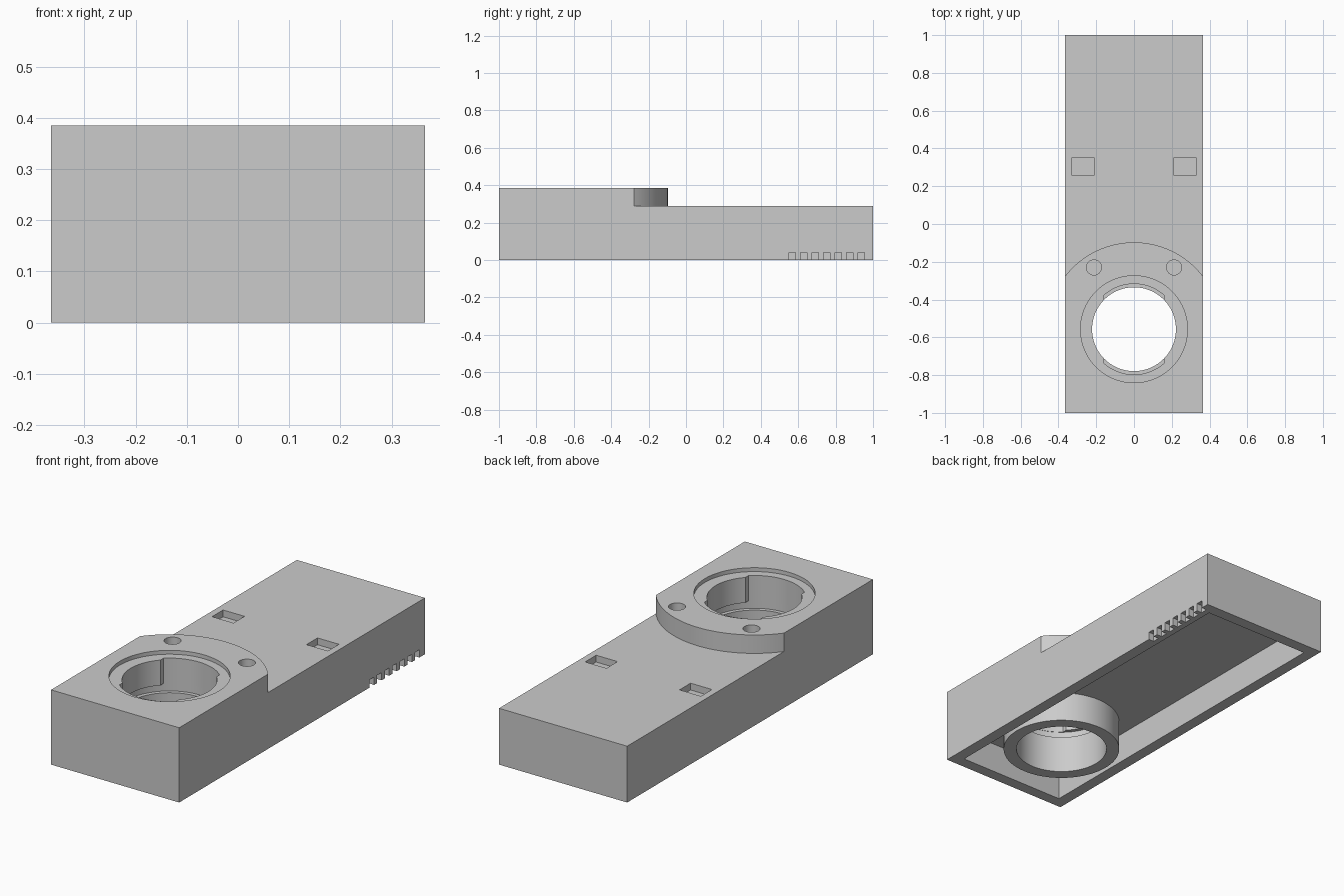
import bpy, bmesh, math

if "Cube" in bpy.data.objects:
    bpy.data.objects.remove(bpy.data.objects["Cube"], do_unlink=True)

W, TOP, DECK, CEIL = 0.365, 0.385, 0.29, 0.155
WALL = 0.06
CY = -0.557          # bore centre along the length


def prism(name, outline, z0, z1):
    """Extrude a closed xy outline from z0 to z1."""
    bm = bmesh.new()
    base = bm.faces.new([bm.verts.new((x, y, z0)) for x, y in outline])
    out = bmesh.ops.extrude_face_region(bm, geom=[base])
    tops = [v for v in out["geom"] if isinstance(v, bmesh.types.BMVert)]
    bmesh.ops.translate(bm, verts=tops, vec=(0, 0, z1 - z0))
    bmesh.ops.recalc_face_normals(bm, faces=bm.faces)
    mesh = bpy.data.meshes.new(name)
    bm.to_mesh(mesh)
    bm.free()
    obj = bpy.data.objects.new(name, mesh)
    bpy.context.collection.objects.link(obj)
    return obj


def rect(x0, x1, y0, y1):
    return [(x0, y0), (x1, y0), (x1, y1), (x0, y1)]


def arc(r, a0, a1, n, cx=0, cy=CY):
    return [(cx + r * math.cos(a0 + (a1 - a0) * i / n),
             cy + r * math.sin(a0 + (a1 - a0) * i / n)) for i in range(n + 1)]


def circle(r, n=96, cx=0, cy=CY):
    return arc(r, 0, math.tau, n, cx, cy)[:-1]


def cut(target, cutter):
    """Subtract the cutter from the target and discard it."""
    mod = target.modifiers.new("cut", "BOOLEAN")
    mod.operation, mod.solver, mod.object = "DIFFERENCE", "EXACT", cutter
    bpy.ops.object.select_all(action="DESELECT")
    bpy.context.view_layer.objects.active = target
    target.select_set(True)
    bpy.ops.object.modifier_apply(modifier=mod.name)
    bpy.data.objects.remove(cutter, do_unlink=True)


# Housing block
housing = prism("mount_housing", rect(-W, W, -1, 1), 0, TOP)

# Lower deck behind the rounded raised platform
a = math.acos(0.4 / 0.46)
cut(housing, prism("deck_cutter",
                   arc(0.46, a, math.pi - a, 80) + [(-0.4, 1.1), (0.4, 1.1)],
                   DECK, TOP + 0.1))

# Hollow underside, leaving a tube around the bore
cavity = prism("cavity_cutter",
               rect(WALL - W, W - WALL, WALL - 1, 1 - WALL), -0.1, CEIL)
cut(cavity, prism("tube_core", circle(0.285), -0.2, TOP))
cut(housing, cavity)

# Bore, top recess and inner locking groove
cut(housing, prism("bore_cutter", circle(0.222), -0.1, TOP + 0.1))
cut(housing, prism("recess_cutter", circle(0.283), TOP - 0.02, TOP + 0.1))
cut(housing, prism("groove_cutter", circle(0.242), 0.195, 0.235))

# Two entry slots, front and back of the bore
b = math.acos(0.16 / 0.24)
cut(housing, prism("slot_cutter",
                   arc(0.24, b, math.pi - b, 24)
                   + arc(0.24, math.pi + b, math.tau - b, 24),
                   0.215, TOP + 0.1))

# Screw holes and rectangular deck pockets, one per side
for s in (-1, 1):
    cut(housing, prism("screw_cutter", circle(0.04, 32, s * 0.212, -0.23),
                       TOP - 0.1, TOP + 0.1))
    x0, x1 = sorted((s * 0.208, s * 0.33))
    cut(housing, prism("pocket_cutter", rect(x0, x1, 0.26, 0.35),
                       DECK - 0.035, TOP))

# Row of notches along the bottom edge of one side
for i in range(7):
    y = 0.55 + i * 0.0615
    cut(housing, prism("notch_cutter", rect(W - 0.03, W + 0.1, y, y + 0.036),
                       -0.1, 0.04))

# Single plain grey finish
grey = bpy.data.materials.new("plain_grey")
grey.use_nodes = True
colour = (0.6, 0.6, 0.6, 1)
grey.diffuse_color = colour
grey.node_tree.nodes["Principled BSDF"].inputs["Base Color"].default_value = colour
housing.data.materials.clear()
housing.data.materials.append(grey)
for p in housing.data.polygons:
    p.material_index = 0

bpy.ops.object.select_all(action="DESELECT")
housing.select_set(True)
bpy.context.view_layer.objects.active = housing
bpy.ops.object.shade_smooth_by_angle(angle=math.radians(30))
